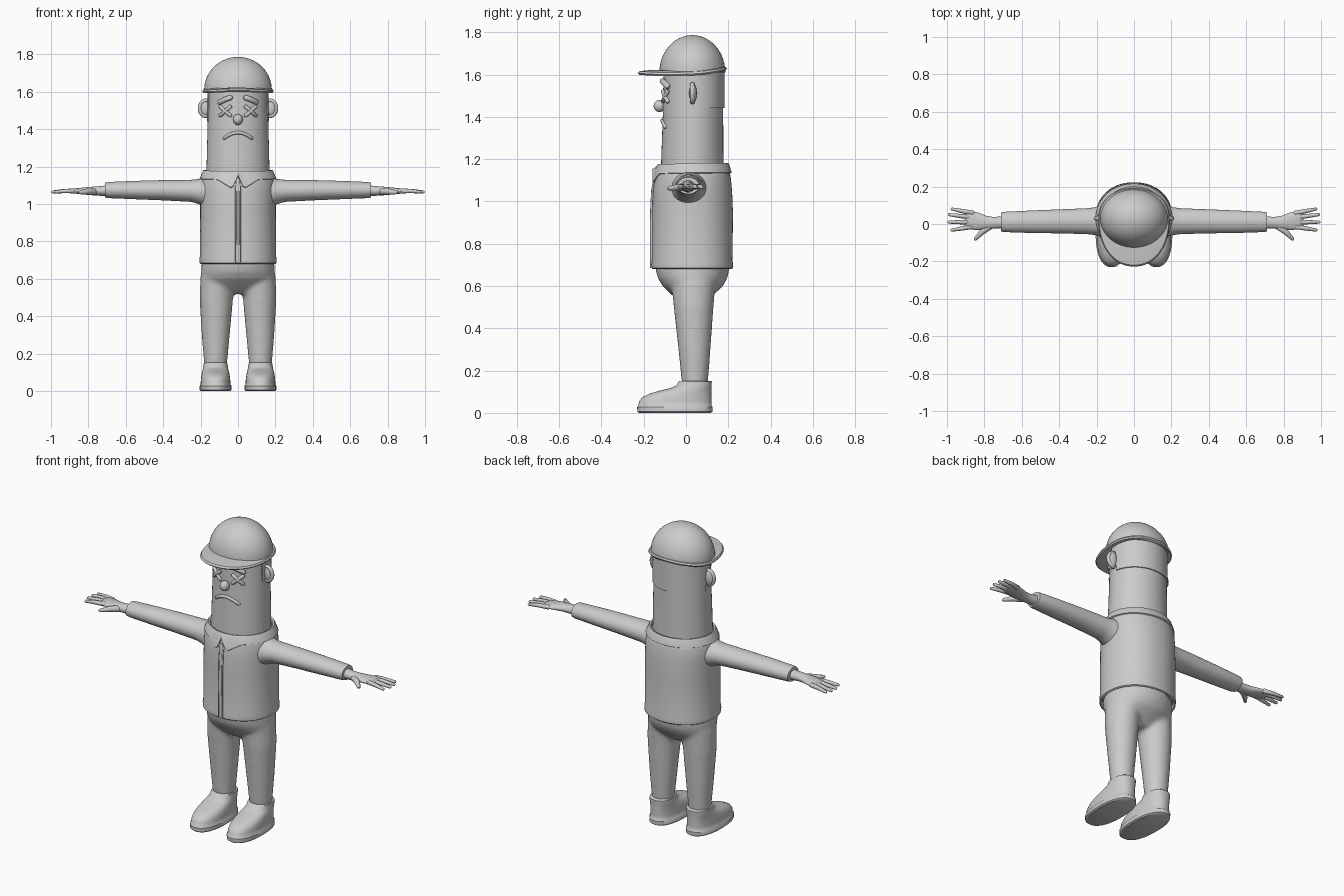
import bpy, bmesh
from math import sin, cos, pi, sqrt, copysign

if "Cube" in bpy.data.objects:
    bpy.data.objects.remove(bpy.data.objects["Cube"])

GREY = (0.6, 0.6, 0.6, 1)
mat = bpy.data.materials.new("plain_grey")
mat.use_nodes = True
mat.diffuse_color = GREY
mat.node_tree.nodes["Principled BSDF"].inputs["Base Color"].default_value = GREY


def finish(ob, angle=40):
    """Apply modifiers, shade smooth and give the one colour."""
    bpy.ops.object.select_all(action='DESELECT')
    ob.select_set(True)
    bpy.context.view_layer.objects.active = ob
    bpy.ops.object.convert(target='MESH')
    ob.data.materials.clear()
    ob.data.materials.append(mat)
    bpy.ops.object.shade_smooth_by_angle(angle=angle * pi / 180)
    return ob


def from_bmesh(name, bm):
    bmesh.ops.recalc_face_normals(bm, faces=bm.faces[:])
    me = bpy.data.meshes.new(name)
    bm.to_mesh(me)
    bm.free()
    ob = bpy.data.objects.new(name, me)
    bpy.context.collection.objects.link(ob)
    return finish(ob)


def loft(name, rings, axis='Z', power=2.0, n=48, keep=None, warp=None):
    """Skin rings of (position, centre a, centre b, radius a, radius b)."""
    bm = bmesh.new()
    loops = []
    for i, (t, ca, cb, ra, rb) in enumerate(rings):
        loop = []
        for k in range(n):
            c, s = cos(2 * pi * k / n), sin(2 * pi * k / n)
            a = ca + ra * copysign(abs(c) ** (2 / power), c)
            b = cb + rb * copysign(abs(s) ** (2 / power), s)
            co = (a, b, t) if axis == 'Z' else (t, a, b)
            loop.append(bm.verts.new(warp(i, *co) if warp else co))
        loops.append(loop)
    for low, high in zip(loops, loops[1:]):
        for k in range(n):
            j = (k + 1) % n
            bm.faces.new((low[k], low[j], high[j], high[k]))
    bm.faces.new(loops[0])
    bm.faces.new(loops[-1])
    # Keep only a slab between two y positions
    for y, side in zip(keep or (), (-1, 1)):
        geom = bm.verts[:] + bm.edges[:] + bm.faces[:]
        cut = bmesh.ops.bisect_plane(bm, geom=geom, plane_co=(0, y, 0),
                                     plane_no=(0, side, 0), clear_outer=True)
        edges = [e for e in cut["geom_cut"] if isinstance(e, bmesh.types.BMEdge)]
        if edges:
            bmesh.ops.holes_fill(bm, edges=edges, sides=0)
    return from_bmesh(name, bm)


def tube(name, pts, radii):
    """Round-ended stroke through the points."""
    cu = bpy.data.curves.new(name, 'CURVE')
    cu.dimensions = '3D'
    cu.bevel_depth = 1
    cu.bevel_resolution = 4
    cu.use_fill_caps = True
    path = [tuple(pts[0])] + list(pts) + [tuple(pts[-1])]
    ends = []
    for p, q in ((pts[0], pts[1]), (pts[-1], pts[-2])):
        r = radii[0] if p is pts[0] else radii[-1]
        length = sqrt(sum((u - v) ** 2 for u, v in zip(p, q)))
        ends.append(tuple(u + (u - v) / length * r * 0.6 for u, v in zip(p, q)))
    path[0], path[-1] = ends
    widths = [radii[0] * 0.45] + list(radii) + [radii[-1] * 0.45]
    sp = cu.splines.new('POLY')
    sp.points.add(len(path) - 1)
    for pt, co, w in zip(sp.points, path, widths):
        pt.co = (*co, 1)
        pt.radius = w
    ob = bpy.data.objects.new(name, cu)
    bpy.context.collection.objects.link(ob)
    return finish(ob, 60)


def ball(name, centre, size):
    bm = bmesh.new()
    bmesh.ops.create_uvsphere(bm, u_segments=24, v_segments=14, radius=1)
    bmesh.ops.scale(bm, vec=size, verts=bm.verts)
    bmesh.ops.translate(bm, vec=centre, verts=bm.verts)
    return from_bmesh(name, bm)


def face_point(x, z, lift=0.0):
    """Point on the front of the head."""
    return (x, 0.033 - 0.143 * sqrt(1 - (x / 0.163) ** 2) - lift, z)


# Head and face
loft("head", [(1.12, 0, .03, .17, .149), (1.2, 0, .03, .168, .147),
              (1.4, 0, .033, .163, .143), (1.63, 0, .035, .158, .141)])
ball("nose", (0, -.125, 1.452), (.026, .028, .029))
mouth = [(-.075 + .15 * i / 12) for i in range(13)]
tube("mouth", [face_point(x, 1.382 - 5.5 * x * x, .002) for x in mouth], [.009] * 13)
for s, side in ((1, "left"), (-1, "right")):
    for d in (1, -1):
        tube(f"{side}_eye_stroke", [face_point(s * .068 + k * .028, 1.497 + d * k * .025, .003)
                                   for k in (-1, 0, 1)], [.01] * 3)
    tube(f"{side}_eyebrow", [face_point(s * x, z, .005) for x, z in
                             ((.038, 1.57), (.068, 1.56), (.1, 1.543))], [.014] * 3)
    ball(f"{side}_ear", (s * .175, .033, 1.512), (.03, .018, .045))
    rim = [pi * (-.55 + 1.1 * i / 12) for i in range(13)]
    tube(f"{side}_ear_rim", [(s * (.17 + .034 * cos(a)), .03, 1.512 + .042 * sin(a))
                             for a in rim], [.011] * 13)

# Hair under the cap
loft("hair_back", [(1.442, 0, .035, .167, .147), (1.62, 0, .036, .163, .146)], keep=(.05, 1))
loft("hair_sideburns", [(1.47, 0, .035, .166, .147), (1.62, 0, .036, .163, .146)], keep=(0, .06))

# Cap
dome = [pi / 2 * i / 14 for i in range(14)] + [pi / 2 * .985]
loft("cap_dome", [(1.61 + .177 * sin(a), 0, .03, .181 * cos(a), .156 * cos(a)) for a in dome])


def brim_shape(i, x, y, z):
    if y < .03:
        y = .03 + (y - .03) * 1.58
    return x, y, z + .05 * (y - .03) - .45 * x * x


loft("cap_brim", [(1.612, 0, .03, .15, .12), (1.612, 0, .03, .186, .158), (1.62, 0, .03, .191, .163),
                  (1.629, 0, .03, .186, .158), (1.632, 0, .03, .15, .12)],
     power=2.15, n=64, warp=brim_shape)

# Jacket with hem, zip and collar
loft("jacket", [(.70, 0, .03, .19, .175), (.68, 0, .03, .198, .186), (.685, 0, .03, .206, .192),
                (.705, 0, .03, .207, .193), (.72, 0, .03, .204, .19), (.95, 0, .031, .202, .191),
                (1.05, 0, .031, .202, .187), (1.12, 0, .031, .2, .18), (1.15, 0, .031, .19, .172),
                (1.165, 0, .031, .17, .155)], power=2.15, n=64)
loft("zip_strip", [(.685, 0, -.16, .014, .01), (.95, 0, -.158, .014, .01),
                   (1.05, 0, -.155, .013, .008), (1.12, 0, -.148, .01, .006)], power=5, n=24)
for s in (1, -1):
    tube("zip_edge", [(s * .01, y, z) for y, z in
                      ((-.166, .69), (-.165, .95), (-.16, 1.05), (-.152, 1.1))], [.005] * 4)


def collar_shape(i, x, y, z):
    if y < 0 and i in (1, 2):
        ax = abs(x)
        z -= .045 * max(0, 1 - abs(ax - .035) / .075)
        if ax < .03:
            z += .045 * (1 - ax / .03)
        y -= .008 * max(0, 1 - ax / .15)
    return x, y, z + .03 * min(0, y - .03)


loft("collar", [(1.145, 0, .032, .18, .165), (1.133, 0, .032, .198, .178), (1.137, 0, .032, .205, .184),
                (1.172, 0, .033, .19, .173), (1.181, 0, .033, .184, .167),
                (1.178, 0, .032, .174, .157), (1.155, 0, .032, .168, .15)],
     n=96, warp=collar_shape)

# Arms, hands, shoes
legs = []
for s, side in ((1, "left"), (-1, "right")):
    arm = [(.1, .015, 1.06, .09, .085), (.185, .016, 1.063, .082, .078), (.21, .015, 1.067, .074, .067),
           (.25, .015, 1.071, .069, .059), (.4, .014, 1.074, .064, .054), (.55, .012, 1.075, .06, .049),
           (.695, .011, 1.075, .054, .043), (.71, .011, 1.075, .051, .04), (.71, .011, 1.073, .038, .032)]
    loft(f"{side}_sleeve", [(s * r[0], *r[1:]) for r in arm], 'X')
    palm = [(.68, .01, 1.072, .034, .03), (.75, .006, 1.07, .031, .025), (.79, .008, 1.07, .036, .022),
            (.83, .014, 1.07, .046, .018), (.87, .02, 1.07, .05, .014), (.895, .022, 1.069, .045, .011),
            (.905, .022, 1.068, .03, .006)]
    loft(f"{side}_palm", [(s * r[0], *r[1:]) for r in palm], 'X', n=32)
    for y0, y1, tip in ((.058, .08, .975), (.035, .05, .99), (.01, .01, .992), (-.014, -.033, .977)):
        tube(f"{side}_finger", [(s * .86, y0, 1.07), (s * (.86 + tip) / 2, (y0 + y1) / 2, 1.07),
                                (s * tip, y1, 1.065)], [.013, .0115, .008])
    tube(f"{side}_thumb", [(s * .76, -.005, 1.068), (s * .81, -.04, 1.066),
                           (s * .85, -.082, 1.062)], [.019, .016, .009])
    # Shoe rings given as height, toe y, heel y, half width
    shoe = [(0, -.222, .117, .078), (.006, -.23, .125, .085), (.028, -.231, .126, .085),
            (.034, -.225, .121, .08), (.055, -.222, .12, .079), (.075, -.205, .12, .077),
            (.092, -.17, .12, .074), (.106, -.12, .12, .071), (.118, -.072, .12, .068),
            (.13, -.045, .121, .066), (.148, -.036, .122, .064), (.152, -.03, .117, .058)]
    loft(f"{side}_shoe", [(z, s * .12, (a + b) / 2, w, (b - a) / 2) for z, a, b, w in shoe], power=2.3)
    legs.append(loft(f"{side}_trouser_leg", [
        (.13, s * .12, .042, .06, .061), (.3, s * .119, .04, .075, .076),
        (.5, s * .116, .036, .09, .094), (.62, s * .105, .035, .095, .105)]))

# Trousers: hips and legs blended into one skin
hips = loft("trousers", [(.52, 0, .03, .09, .055), (.555, 0, .031, .16, .095), (.6, 0, .032, .196, .143),
                         (.64, 0, .031, .197, .166), (.7, 0, .03, .193, .178)])
for leg in legs:
    leg.select_set(True)
bpy.context.view_layer.objects.active = hips
bpy.ops.object.join()
remesh = hips.modifiers.new("blend", 'REMESH')
remesh.mode = 'VOXEL'
remesh.voxel_size = 0.011
soften = hips.modifiers.new("soften", 'SMOOTH')
soften.factor = 0.5
soften.iterations = 8
finish(hips, 60)
